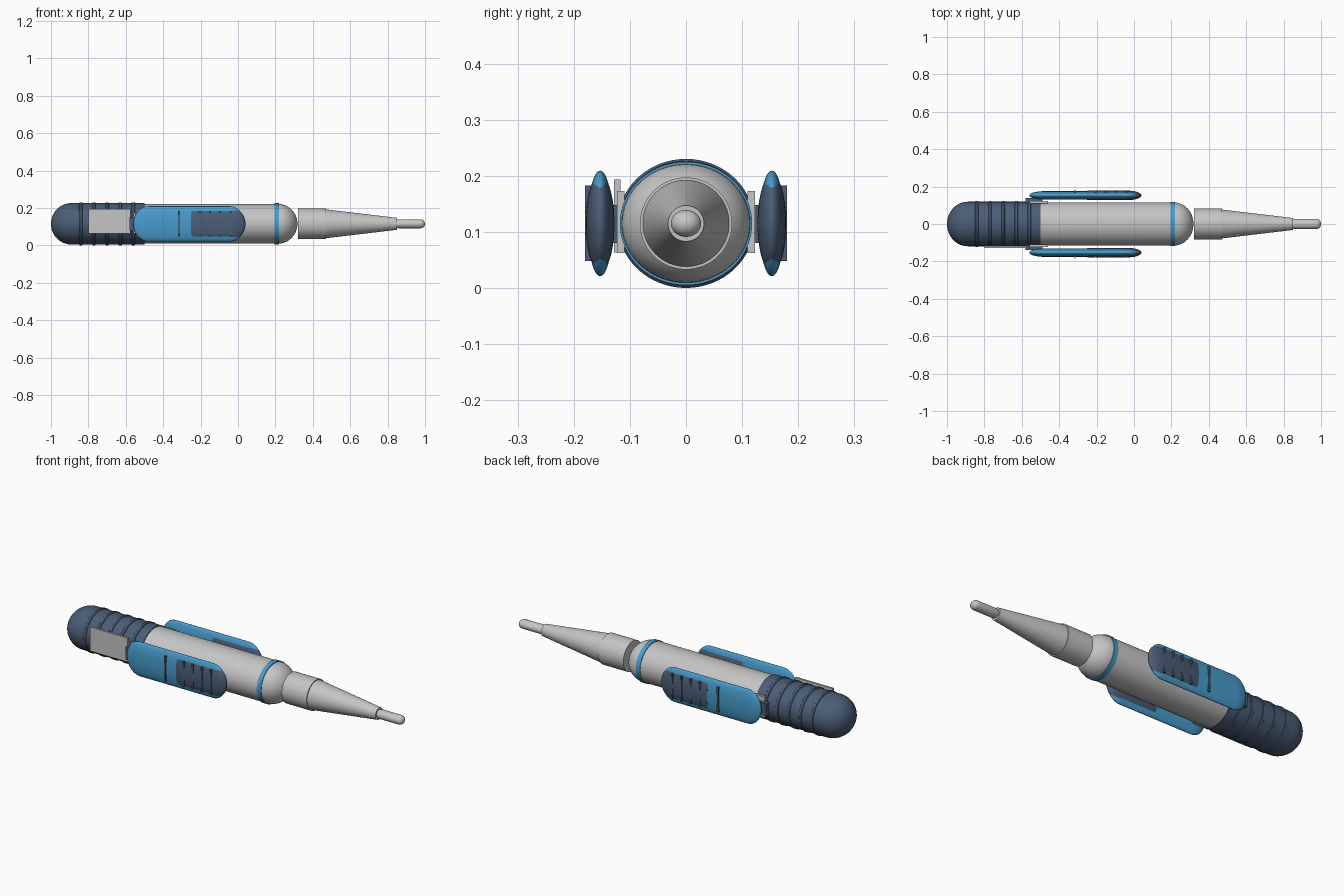
import bpy, bmesh, math
from mathutils import Vector

cube = bpy.data.objects.get("Cube")
if cube:
    bpy.data.objects.remove(cube, do_unlink=True)

CZ = 0.115  # height of the long axis


def material(name, rgb):
    m = bpy.data.materials.new(name)
    m.use_nodes = True
    m.diffuse_color = (*rgb, 1)
    bsdf = next(n for n in m.node_tree.nodes if n.type == 'BSDF_PRINCIPLED')
    bsdf.inputs["Base Color"].default_value = (*rgb, 1)
    bsdf.inputs["Roughness"].default_value = 0.6
    return m


GREY = material("light grey", (0.56, 0.56, 0.56))
NAVY = material("navy", (0.07, 0.11, 0.18))
BLUE = material("sky blue", (0.065, 0.33, 0.60))


def finish(bm, name, mat, smooth=True):
    bmesh.ops.recalc_face_normals(bm, faces=bm.faces)
    me = bpy.data.meshes.new(name)
    bm.to_mesh(me)
    bm.free()
    me.materials.append(mat)
    ob = bpy.data.objects.new(name, me)
    bpy.context.collection.objects.link(ob)
    if smooth:
        bpy.ops.object.select_all(action='DESELECT')
        ob.select_set(True)
        bpy.context.view_layer.objects.active = ob
        bpy.ops.object.shade_smooth_by_angle(angle=math.radians(35))
    return ob


def lathe(name, mat, profile, ry=1.0, rz=1.0, y=0.0, n=64):
    """Spin (x, radius) points round the long axis, scaled to an ellipse."""
    bm = bmesh.new()
    rings = []
    for x, r in profile:
        if r < 1e-5:
            rings.append([bm.verts.new((x, y, CZ))])
        else:
            rings.append([bm.verts.new((x, y + r * ry * math.cos(2 * math.pi * i / n),
                                        CZ + r * rz * math.sin(2 * math.pi * i / n)))
                          for i in range(n)])
    for a, b in zip(rings, rings[1:]):
        for i in range(n):
            j = (i + 1) % n
            if len(a) == 1:
                bm.faces.new((a[0], b[i], b[j]))
            elif len(b) == 1:
                bm.faces.new((a[i], a[j], b[0]))
            else:
                bm.faces.new((a[i], a[j], b[j], b[i]))
    for ring in (rings[0], rings[-1]):
        if len(ring) > 1:
            bm.faces.new(ring)
    return finish(bm, name, mat)


def dome(x0, x1, r=1.0, steps=10):
    """Quarter ellipse from full radius at x0 to the pole at x1."""
    return [(x0 + (x1 - x0) * math.sin(t), r * math.cos(t))
            for t in (math.pi / 2 * k / steps for k in range(steps + 1))]


def box(name, mat, lo, hi):
    bm = bmesh.new()
    bmesh.ops.create_cube(bm, size=1)
    lo, hi = Vector(lo), Vector(hi)
    for v in bm.verts:
        v.co = Vector([(lo[k] + hi[k]) / 2 + v.co[k] * (hi[k] - lo[k]) for k in range(3)])
    return finish(bm, name, mat, smooth=False)


def sided_box(name, mat, s, x0, x1, y0, y1, z0, z1):
    ys = sorted((s * y0, s * y1))
    return box(name, mat, (x0, ys[0], z0), (x1, ys[1], z1))


# Barrel with rounded front, and its coloured band
lathe("barrel", GREY, [(-0.52, 1), *dome(0.215, 0.318)], 0.115, 0.106)
lathe("barrel_band", BLUE, [(0.195, 1), (0.22, 1)], 0.118, 0.110)

# Grip with domed end and raised ribs
lathe("grip", NAVY, [*reversed(dome(-0.89, -1.0)), (-0.5, 1)], 0.119, 0.111)
for i in range(5):
    c = -0.84 + i * 0.07
    lathe(f"grip_rib_{i + 1}", NAVY,
          [(c - 0.009, 0.97), (c - 0.006, 1.0), (c + 0.006, 1.0), (c + 0.009, 0.97)],
          0.122, 0.115)

# Nozzle: collar, taper and rounded tip
lathe("nozzle_collar", GREY, [(0.32, 0.082), (0.47, 0.082)])
lathe("nozzle_cone", GREY, [(0.47, 0.077), (0.85, 0.032)])
lathe("nozzle_tip", GREY, [(0.85, 0.9), (0.86, 1), *dome(0.975, 1.0)], 0.027, 0.024, n=32)

# Flat plate on the front of the grip
box("grip_plate", GREY, (-0.80, -0.128, 0.063), (-0.575, -0.117, 0.193))

# Side clips with thumb pads, raised bars and mounts
for side, s in (("left_side", -1), ("right_side", 1)):
    tag = "front" if s < 0 else "back"
    yc = s * 0.153
    lathe(f"{tag}_clip", BLUE, [*reversed(dome(-0.48, -0.56)), *dome(-0.04, 0.035)],
          0.0225, 0.094, yc)
    lathe(f"{tag}_thumb_pad", NAVY, [(-0.25, 0.96), (-0.245, 1), *dome(-0.035, 0.04)],
          0.0255, 0.086, yc)
    for i, x in enumerate((-0.315, -0.205, -0.15, -0.095, -0.04)):
        sided_box(f"{tag}_clip_bar_{i + 1}", NAVY, s, x - 0.005, x + 0.005,
                  0.155, 0.180, 0.048, 0.183)
    sided_box(f"{tag}_clip_arm", NAVY, s, -0.58, -0.49, 0.11, 0.14, 0.08, 0.148)
    sided_box(f"{tag}_clip_mount", GREY, s, -0.56, -0.46, 0.110, 0.123, 0.062, 0.173)
